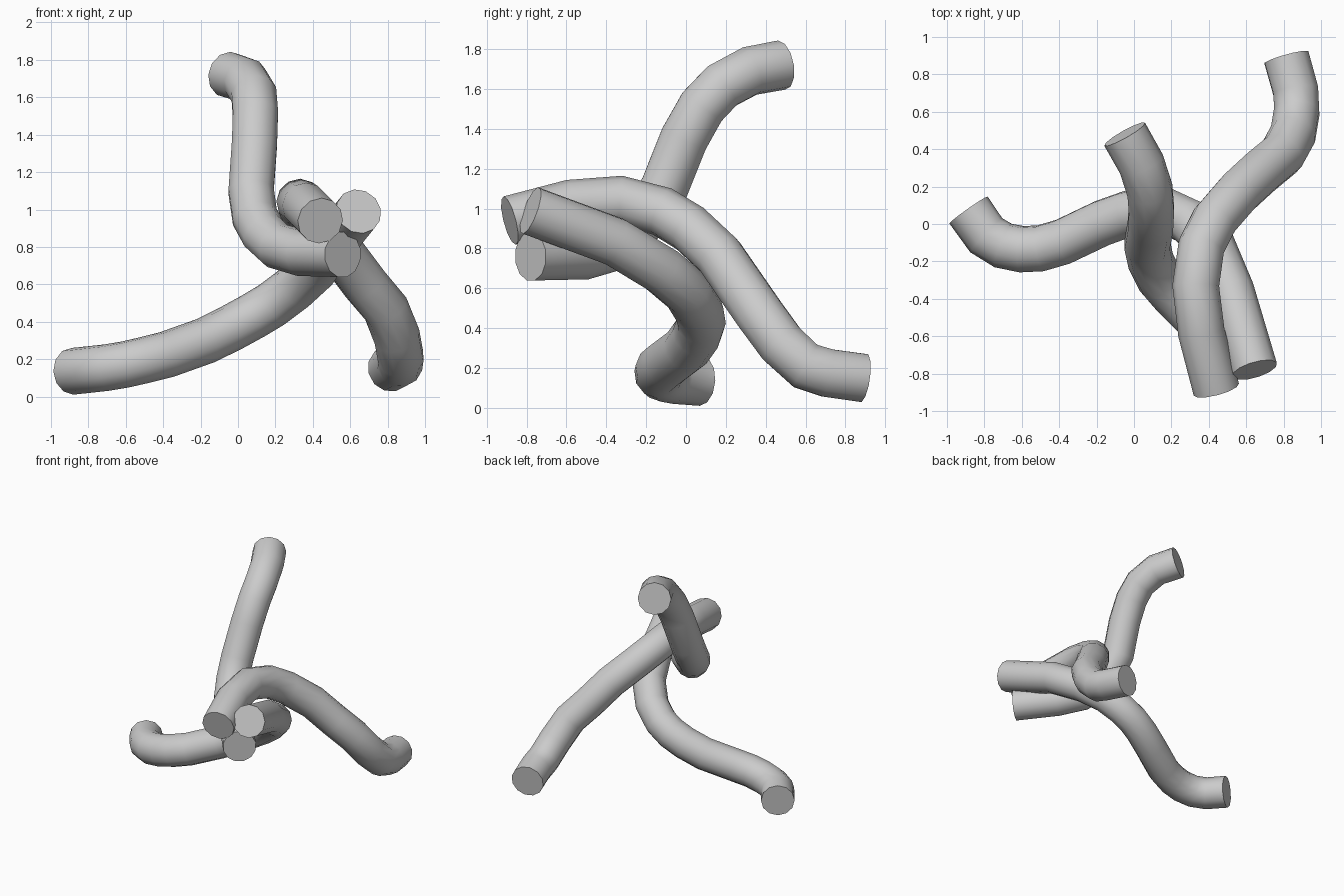
import bpy, math

RADIUS = 0.125


def tube(name, points):
    """Capped 12-sided tube swept along a path of centre points."""
    curve = bpy.data.curves.new(name, 'CURVE')
    curve.dimensions = '3D'
    curve.bevel_depth = RADIUS
    curve.bevel_resolution = 4
    curve.use_fill_caps = True
    spline = curve.splines.new('POLY')
    spline.points.add(len(points) - 1)
    for p, co in zip(spline.points, points):
        p.co = (*co, 1)
    obj = bpy.data.objects.new(name, curve)
    bpy.context.collection.objects.link(obj)
    bpy.ops.object.select_all(action='DESELECT')
    obj.select_set(True)
    bpy.context.view_layer.objects.active = obj
    bpy.ops.object.convert(target='MESH')
    bpy.ops.object.shade_smooth_by_angle(angle=math.radians(45))


# Tube rising to the top
tube("upper_tube", [
    (-0.05, 0.48, 1.72), (0.04, 0.32, 1.69), (0.085, 0.18, 1.615),
    (0.093, 0.08, 1.51), (0.088, -0.01, 1.35), (0.07, -0.11, 1.10),
    (0.09, -0.20, 0.96), (0.14, -0.30, 0.87), (0.21, -0.38, 0.805),
    (0.35, -0.52, 0.765), (0.56, -0.78, 0.76)])

# Tube resting on the ground at the left
tube("left_tube", [
    (-0.885, 0.075, 0.135), (-0.79, -0.06, 0.145), (-0.70, -0.115, 0.155),
    (-0.60, -0.135, 0.172), (-0.50, -0.13, 0.195), (-0.38, -0.095, 0.225),
    (-0.17, 0.005, 0.30), (-0.03, 0.055, 0.37), (0.08, 0.075, 0.43),
    (0.18, 0.065, 0.49), (0.30, 0.01, 0.58), (0.42, -0.12, 0.69),
    (0.52, -0.36, 0.835), (0.645, -0.78, 0.99)])

# Tube descending to the back right
tube("right_tube", [
    (0.44, -0.885, 0.94), (0.36, -0.58, 1.02), (0.33, -0.33, 1.04),
    (0.36, -0.12, 0.985), (0.43, 0.02, 0.90), (0.56, 0.17, 0.76),
    (0.68, 0.28, 0.60), (0.79, 0.37, 0.47), (0.85, 0.48, 0.32),
    (0.87, 0.60, 0.21), (0.865, 0.71, 0.175), (0.815, 0.89, 0.15)])
